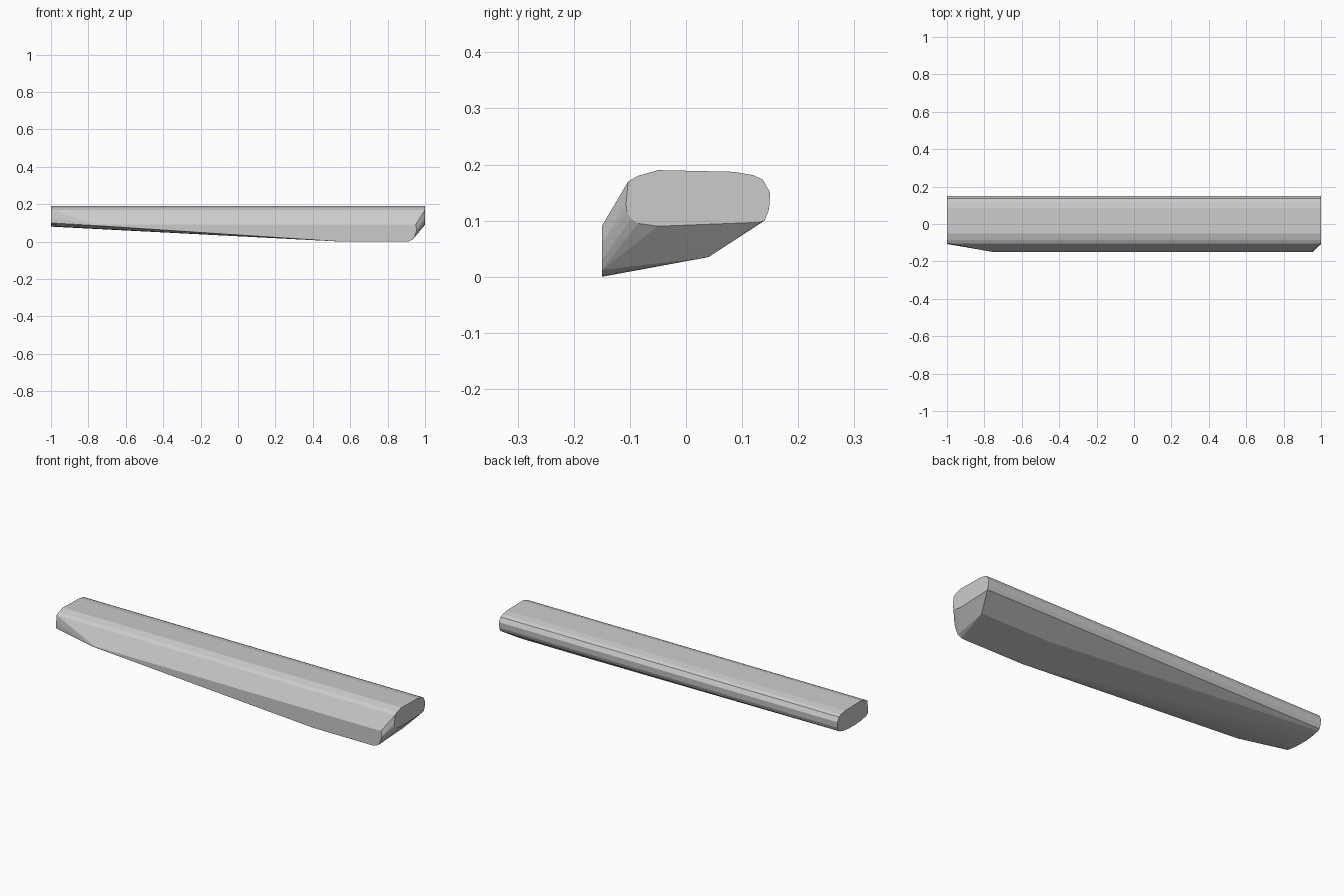
import bpy
import bmesh
import math

default = bpy.data.objects.get("Cube")
if default:
    bpy.data.objects.remove(default, do_unlink=True)

# One plain grey for the whole body
grey = bpy.data.materials.new("plain_grey")
colour = (0.6, 0.6, 0.6, 1)
grey.use_nodes = True
grey.diffuse_color = colour
grey.node_tree.nodes["Principled BSDF"].inputs["Base Color"].default_value = colour

# Rounded upper outline (y, z), shared by both ends
upper = [(0.14, 0.10), (0.148, 0.12), (0.15, 0.15), (0.137, 0.173),
         (0.12, 0.181), (0.085, 0.187), (-0.05, 0.19), (-0.085, 0.18),
         (-0.103, 0.17), (-0.107, 0.13)]
# Lower outlines of the two ends
left_lower = [(-0.105, 0.115), (-0.098, 0.103), (-0.085, 0.095),
              (-0.05, 0.09), (0.13, 0.097)]
right_lower = [(-0.106, 0.10), (-0.09, 0.09), (-0.05, 0.083),
               (0.0, 0.08), (0.05, 0.08), (0.10, 0.086), (0.13, 0.094)]
# Upright front panel (x, z), with a rounded lower corner
front_panel = [(-0.75, 0.085), (-0.74, 0.09), (0.95, 0.09), (0.955, 0.06),
               (0.945, 0.03), (0.935, 0.012), (0.915, 0.002), (0.90, 0.0),
               (0.55, 0.0)]
# Rear edge of the sloping underside (x)
keel_rear = [0.55, 0.95]

points = [(1, y, z) for y, z in upper + left_lower]
points += [(-1, y, z) for y, z in upper + right_lower]
points += [(x, -0.15, z) for x, z in front_panel]
points += [(x, 0.04, 0.035) for x in keel_rear]

# Wrap a faceted skin around the sections
bm = bmesh.new()
for p in points:
    bm.verts.new(p)
hull = bmesh.ops.convex_hull(bm, input=bm.verts)
loose = {g for g in hull["geom_interior"] + hull["geom_unused"]
         if isinstance(g, bmesh.types.BMVert)}
bmesh.ops.delete(bm, geom=list(loose), context="VERTS")
bmesh.ops.dissolve_limit(bm, angle_limit=math.radians(0.5),
                         verts=bm.verts, edges=bm.edges)
bmesh.ops.recalc_face_normals(bm, faces=bm.faces)

mesh = bpy.data.meshes.new("tapered_body")
bm.to_mesh(mesh)
bm.free()
mesh.materials.append(grey)
body = bpy.data.objects.new("tapered_body", mesh)
bpy.context.collection.objects.link(body)
